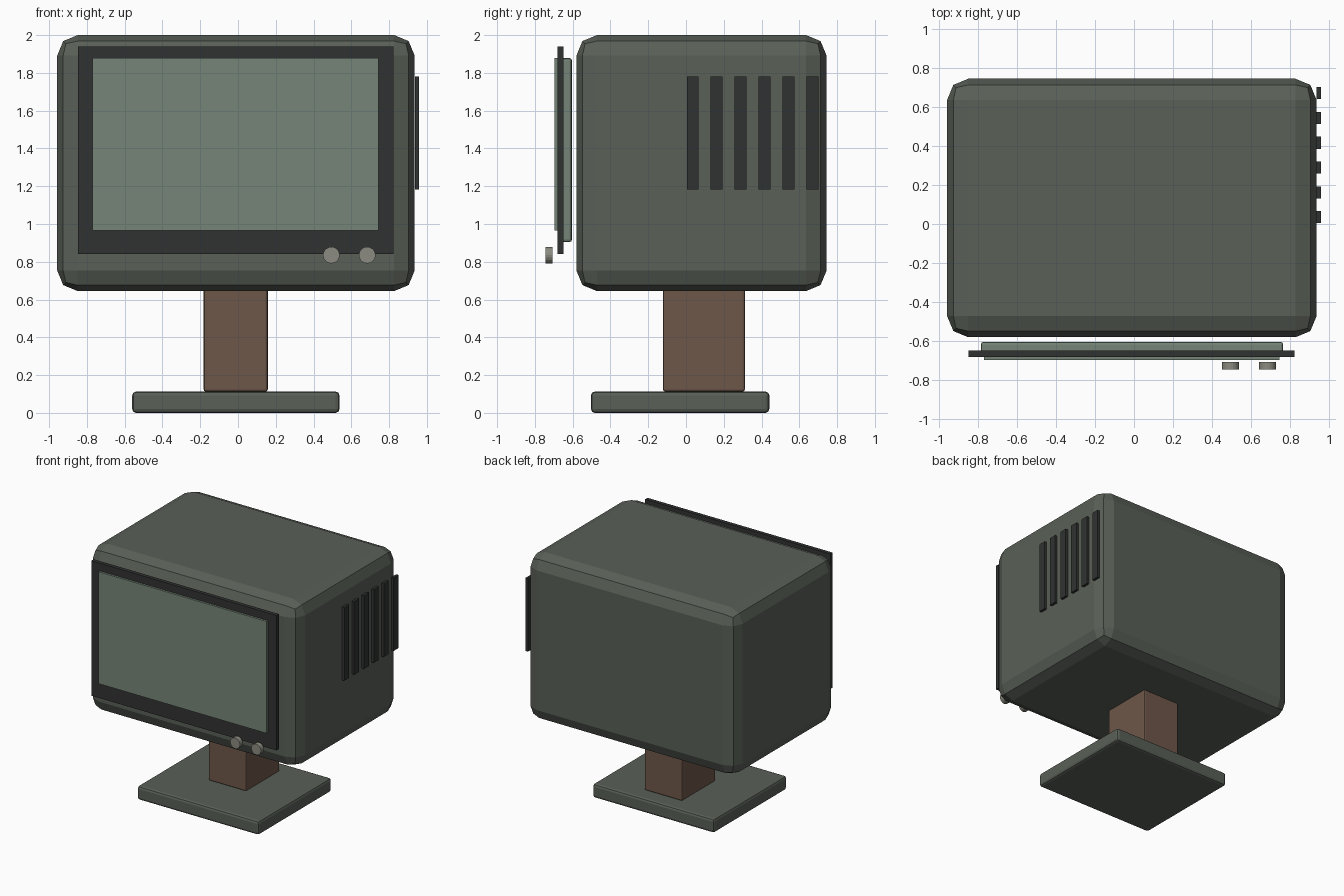
import bpy, bmesh
from math import pi
from mathutils import Matrix, Vector

if "Cube" in bpy.data.objects:
    bpy.data.objects.remove(bpy.data.objects["Cube"])


def material(name, rgb):
    m = bpy.data.materials.new(name)
    m.diffuse_color = (*rgb, 1)
    m.use_nodes = True
    m.node_tree.nodes["Principled BSDF"].inputs["Base Color"].default_value = m.diffuse_color
    return m


CASE = material("case_grey_green", (0.10, 0.115, 0.095))
DARK = material("dark_trim", (0.03, 0.032, 0.031))
GLASS = material("screen_green", (0.18, 0.235, 0.185))
WOOD = material("brown_neck", (0.155, 0.095, 0.067))
KNOB = material("knob_grey", (0.26, 0.26, 0.22))


def finish(bm, name, mat):
    mesh = bpy.data.meshes.new(name)
    bm.to_mesh(mesh)
    bm.free()
    mesh.materials.append(mat)
    obj = bpy.data.objects.new(name, mesh)
    bpy.context.collection.objects.link(obj)
    return obj


def box(name, x, y, z, mat, bevel=0.0, segments=2):
    """Box from (min, max) ranges, with optional rounded edges."""
    lo, hi = Vector((x[0], y[0], z[0])), Vector((x[1], y[1], z[1]))
    bm = bmesh.new()
    bmesh.ops.create_cube(bm, size=1, matrix=Matrix.Translation((lo + hi) / 2)
                          @ Matrix.Diagonal((*(hi - lo), 1)))
    obj = finish(bm, name, mat)
    if bevel:
        mod = obj.modifiers.new("rounded_edges", 'BEVEL')
        mod.width = bevel
        mod.segments = segments
        mod.limit_method = 'NONE'
    return obj


# Stand
box("base", (-0.56, 0.537), (-0.503, 0.441), (0.0, 0.113), CASE, 0.02)
box("neck", (-0.182, 0.158), (-0.122, 0.312), (0.113, 0.66), WOOD, 0.012)

# Cabinet
box("cabinet", (-0.957, 0.935), (-0.58, 0.744), (0.645, 2.0), CASE, 0.108)

# Screen: backing panel, dark surround and glass, stacked in front
box("screen_backing", (-0.784, 0.764), (-0.665, -0.604), (0.905, 1.878), GLASS, 0.012)
box("screen_surround", (-0.848, 0.823), (-0.68, -0.649), (0.84, 1.941), DARK)
box("screen_glass", (-0.769, 0.745), (-0.697, -0.665), (0.965, 1.878), GLASS)

# Control knobs
for i, x in enumerate((0.494, 0.684)):
    bm = bmesh.new()
    bmesh.ops.create_cone(bm, cap_ends=True, segments=20, radius1=0.044, radius2=0.044,
                          depth=0.038, matrix=Matrix.Translation((x, -0.725, 0.835))
                          @ Matrix.Rotation(pi / 2, 4, 'X'))
    finish(bm, f"knob_{i + 1}", KNOB)

# Side vent slats
for i in range(6):
    y = 0.035 + i * 0.127
    box(f"vent_slat_{i + 1}", (0.936, 0.957), (y - 0.031, y + 0.031), (1.183, 1.78), DARK)
